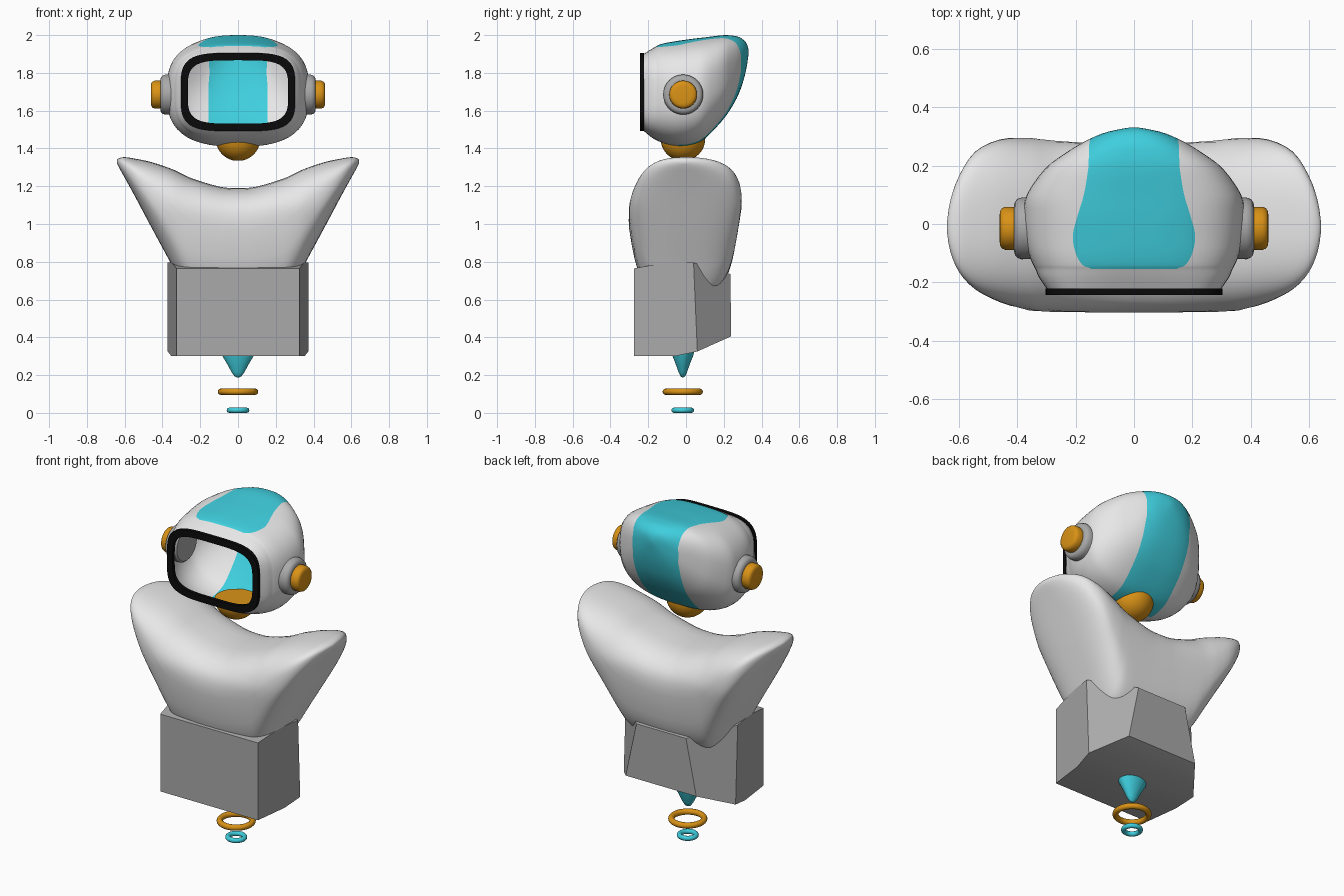
import bpy, bmesh, math
from mathutils import Matrix

cube = bpy.data.objects.get("Cube")
if cube:
    bpy.data.objects.remove(cube, do_unlink=True)


def material(name, rgb):
    m = bpy.data.materials.new(name)
    m.use_nodes = True
    m.diffuse_color = (*rgb, 1)
    bsdf = next(n for n in m.node_tree.nodes if n.type == 'BSDF_PRINCIPLED')
    bsdf.inputs["Base Color"].default_value = (*rgb, 1)
    return m


WHITE = material("shell white", (0.8, 0.8, 0.8))
GREY = material("mid grey", (0.4, 0.4, 0.4))
TEAL = material("bright teal", (0.05, 0.62, 0.73))
ORANGE = material("amber orange", (0.7, 0.29, 0.008))
BLACK = material("black", (0.003, 0.003, 0.003))


def finish(name, bm, mats, angle=40, fix=True):
    if fix:
        bmesh.ops.recalc_face_normals(bm, faces=bm.faces)
    me = bpy.data.meshes.new(name)
    bm.to_mesh(me)
    bm.free()
    ob = bpy.data.objects.new(name, me)
    bpy.context.collection.objects.link(ob)
    for m in mats:
        me.materials.append(m)
    if angle:
        bpy.ops.object.select_all(action='DESELECT')
        ob.select_set(True)
        bpy.context.view_layer.objects.active = ob
        bpy.ops.object.shade_smooth_by_angle(angle=math.radians(angle))
    return ob


def smooth_rows(rows, steps):
    """Catmull-Rom interpolation through rows of values."""
    out = []
    for i in range(len(rows) - 1):
        a, b, c, d = (rows[max(0, min(len(rows) - 1, i + k))] for k in (-1, 0, 1, 2))
        for s in range(steps):
            t = s / steps
            out.append([q + t / 2 * (r - p + t * (2*p - 5*q + 4*r - w + t * (3*(q - r) + w - p)))
                        for p, q, r, w in zip(a, b, c, d)])
    return out + [list(rows[-1])]


def spow(v, e):
    return math.copysign(abs(v) ** e, v)


def oval(t, n):
    """Point on a unit superellipse."""
    return spow(math.cos(t), 2 / n), spow(math.sin(t), 2 / n)


def loft(rings, cap_start, cap_end, rule=None):
    bm = bmesh.new()
    vs = [[bm.verts.new(p) for p in ring] for ring in rings]
    n = len(vs[0])
    for i in range(len(vs) - 1):
        for j in range(n):
            k = (j + 1) % n
            f = bm.faces.new((vs[i][j], vs[i][k], vs[i + 1][k], vs[i + 1][j]))
            if rule:
                f.material_index = rule(i, j)
    if cap_start:
        bm.faces.new(vs[0][::-1])
    if cap_end:
        f = bm.faces.new(vs[-1])
        f.material_index = rule(len(vs) - 2, 0) if rule else 0
    return bm


def lathe(name, profile, mat, matrix, sides=40):
    """Solid of revolution about local z from (radius, height) points."""
    rings = [[matrix @ Matrix.Rotation(2 * math.pi * j / sides, 4, 'Z') @ Matrix.Translation((r, 0, h))
              for j in range(sides)] for r, h in profile]
    rings = [[m.to_translation() for m in ring] for ring in rings]
    return finish(name, loft(rings, True, True), [mat])


# Head shell, open at the front: y, half width, bottom, top, squareness, stripe half width
head_rows = smooth_rows([
    (-.232, .292, 1.5, 1.895, 4, .1), (-.185, .325, 1.46, 1.925, 3.3, .12),
    (-.155, .338, 1.443, 1.942, 3, .145), (-.14, .346, 1.436, 1.95, 2.9, .177),
    (-.1, .362, 1.422, 1.96, 2.8, .2), (-.04, .375, 1.41, 1.97, 2.7, .21),
    (.03, .378, 1.418, 1.98, 2.7, .193), (.1, .368, 1.452, 1.988, 2.7, .172),
    (.19, .305, 1.545, 1.999, 2.7, .157), (.24, .24, 1.615, 1.998, 2.7, .155),
    (.28, .175, 1.69, 1.99, 2.6, .153), (.31, .11, 1.78, 1.97, 2.5, .15),
    (.325, .05, 1.855, 1.947, 2.3, .15), (.331, .012, 1.9, 1.92, 2, .15)], 3)
SIDE, MID = 10, 14


def arc(half, stripe, n):
    """Angles over half a ring, with points exactly on the stripe edges."""
    ts = math.acos(min(stripe / half, .98) ** (n / 2))
    a = [ts * i / SIDE for i in range(SIDE)]
    b = [ts + (math.pi - 2 * ts) * i / MID for i in range(MID)]
    c = [math.pi - ts + ts * i / SIDE for i in range(SIDE)]
    return a + b + c


head_rings = []
for y, w, zb, zt, n, s in head_rows:
    angles = arc(w, s, n) + [math.pi + t for t in arc(w, .155, n)]
    ring = []
    for t in angles:
        u, v = oval(t, n)
        ring.append((w * u, y, (zb + zt) / 2 + (zt - zb) / 2 * v))
    head_rings.append(ring)
HALF = 2 * SIDE + MID


def stripe_rule(i, j):
    y = (head_rows[i][0] + head_rows[i + 1][0]) / 2
    if head_rows[i][1] < .157:
        return 1
    in_band = SIDE <= j % HALF < SIDE + MID
    return int(in_band and y > (-.155 if j < HALF else -.04))


finish("head_shell", loft(head_rings, False, True, stripe_rule), [WHITE, TEAL], 60)

# Visor frame around the opening
frame_rings = []
for hw, hz, y in ((.303, .207, -.222), (.303, .207, -.243), (.266, .168, -.243),
                  (.266, .168, -.222), (.303, .207, -.222)):
    pts = [oval(2 * math.pi * j / 72, 4) for j in range(72)]
    frame_rings.append([(hw * u, y, 1.699 + hz * v) for u, v in pts])
bm = loft(frame_rings, False, False)
bmesh.ops.remove_doubles(bm, verts=bm.verts, dist=1e-5)
finish("visor_frame", bm, [BLACK])

# Ears: grey base and orange cap on each side
for side, label in ((1, "left"), (-1, "right")):
    m = Matrix.Translation((0, -.015, 1.685)) @ Matrix.Rotation(side * math.pi / 2, 4, 'Y')
    lathe(label + "_ear_base", [(.095, .33), (.105, .34), (.106, .385), (.101, .4),
                                (.092, .408), (.08, .411)], GREY, m)
    lathe(label + "_ear_cap", [(.07, .39), (.074, .415), (.074, .44), (.069, .453),
                               (.06, .459), (.045, .461)], ORANGE, m)

# Neck: half ball with a flat top
bowl = [(.118 * math.sin(a), -.118 * math.cos(a)) for a in (math.pi / 2 * i / 12 for i in range(1, 13))]
lathe("neck", bowl, ORANGE, Matrix.Translation((0, -.016, 1.452)))

# Torso with raised shoulders: x, bottom, top, front, back, squareness
half = [(0, .6, 1.19, -.325, .295, 3), (.1, .605, 1.198, -.324, .295, 3),
        (.24, .625, 1.24, -.316, .297, 3), (.3, .69, 1.268, -.309, .297, 2.9),
        (.36, .8, 1.295, -.298, .297, 2.8), (.46, .985, 1.328, -.268, .29, 2.6),
        (.545, 1.145, 1.346, -.224, .248, 2.5), (.6, 1.245, 1.354, -.165, .165, 2.4),
        (.63, 1.298, 1.348, -.095, .08, 2.2), (.641, 1.322, 1.338, -.03, .01, 2)]
torso_rows = smooth_rows([(-r[0], *r[1:]) for r in half[:0:-1]] + half, 3)
torso_rings = []
for x, zb, zt, yf, yb, n in torso_rows:
    ring = []
    for j in range(48):
        u, v = oval(2 * math.pi * j / 48, n)
        z = (zb + zt) / 2 + (zt - zb) / 2 * v
        taper = 1 - .55 * max(0, 1.1 - z)
        ring.append((x, taper * ((yf + yb) / 2 + (yb - yf) / 2 * u), z))
    torso_rings.append(ring)
finish("torso", loft(torso_rings, True, True), [WHITE], 60)

# Waist block: matching lower and upper corners, front to back, mirrored in x
lower = [(.325, -.275, .3), (.352, -.06, .3), (.372, .06, .325), (.235, .238, .405)]
upper = [(.325, -.275, .765), (.35, -.11, .795), (.372, .04, .795), (.165, .236, .735)]
bm = bmesh.new()
grid = [[[bm.verts.new((sx * x, y, z)) for x, y, z in row] for sx in (1, -1)] for row in (lower, upper)]
(lr, ll), (ur, ul) = grid
for i in range(3):
    for a, b in ((lr, ll), (ur, ul), (lr, ur), (ll, ul)):
        bm.faces.new((a[i], a[i + 1], b[i + 1], b[i]))
for i in (0, 3):
    bm.faces.new((lr[i], ll[i], ul[i], ur[i]))
finish("waist_block", bm, [GREY], 15)

# Pointed tail under the waist
lathe("tail", [(.006, .188), (.018, .194), (.034, .215), (.055, .255), (.085, .305), (.098, .35)],
      TEAL, Matrix.Translation((0, -.017, 0)) @ Matrix.Diagonal((1, .66, 1, 1)))

# Floating rings below
for name, major, minor, z, mat in (("upper_ring", .09, .017, .112, ORANGE),
                                   ("lower_ring", .046, .014, .014, TEAL)):
    bpy.ops.mesh.primitive_torus_add(major_radius=major, minor_radius=minor, major_segments=40,
                                     minor_segments=12, location=(0, -.017, z))
    ring = bpy.context.object
    ring.name = name
    ring.data.materials.append(mat)
    bpy.ops.object.shade_smooth()
